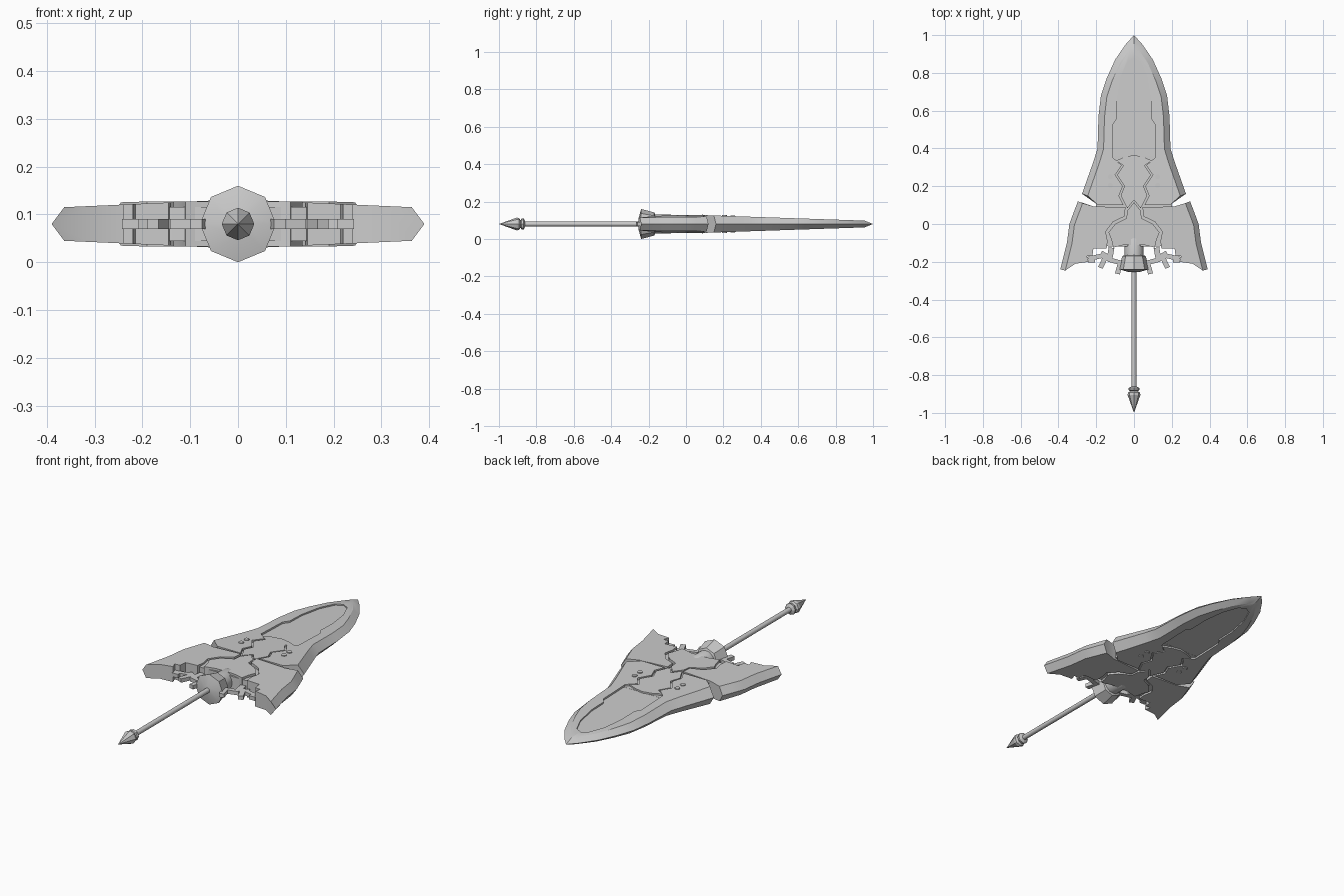
import bpy, bmesh, math
from mathutils import Vector, Matrix

cube = bpy.data.objects.get("Cube")
if cube:
    bpy.data.objects.remove(cube)

MID = 0.08  # height of the centre plane

steel = bpy.data.materials.new("plain_grey")
steel.use_nodes = True
grey = (0.6, 0.6, 0.6, 1)
steel.diffuse_color = grey
steel.node_tree.nodes["Principled BSDF"].inputs["Base Color"].default_value = grey


def finish(name, bm, angle=30):
    bmesh.ops.recalc_face_normals(bm, faces=bm.faces)
    mesh = bpy.data.meshes.new(name)
    bm.to_mesh(mesh)
    bm.free()
    mesh.materials.append(steel)
    ob = bpy.data.objects.new(name, mesh)
    bpy.context.collection.objects.link(ob)
    bpy.ops.object.select_all(action="DESELECT")
    ob.select_set(True)
    bpy.context.view_layer.objects.active = ob
    bpy.ops.object.shade_smooth_by_angle(angle=math.radians(angle))
    return ob


def inset_rim(rim, width):
    """Shift an open outline inward, keeping a centre tip on the axis."""
    out = []
    for i, p in enumerate(rim):
        d = Vector(rim[min(i + 1, len(rim) - 1)]) - Vector(rim[max(i - 1, 0)])
        d.normalize()
        n = Vector((d.y, -d.x)) * width
        out.append((0, p[1] - 1.4 * width) if p[0] == 0 else (p[0] + n.x, p[1] + n.y))
    return out


def plate(name, walls, height, rim=(), width=0.03, side=1):
    """Plate symmetric about the centre plane: sharp along rim, upright along walls."""
    bm = bmesh.new()
    inner = inset_rim(rim, width) if rim else []
    outline = inner + list(walls)
    layers = [[bm.verts.new((x * side, y, MID + s * height(x, y))) for x, y in outline]
              for s in (1, -1)]
    top, bottom = layers
    edge = [bm.verts.new((x * side, y, MID)) for x, y in rim]
    bm.faces.new(top)
    bm.faces.new(bottom[::-1])
    n, k = len(outline), len(edge)
    for i in range(n):
        j = (i + 1) % n
        if j and j < k:
            bm.faces.new((top[i], top[j], edge[j], edge[i]))
            bm.faces.new((edge[i], edge[j], bottom[j], bottom[i]))
        elif k and i == k - 1:
            bm.faces.new((top[i], top[j], bottom[j], bottom[i], edge[i]))
        elif k and j == 0:
            bm.faces.new((top[i], top[j], edge[j], bottom[j], bottom[i]))
        else:
            bm.faces.new((top[i], top[j], bottom[j], bottom[i]))
    return finish(name, bm)


def mirrored(half):
    """Complete a half outline that runs from the top centre down to the bottom centre."""
    return half + [(-x, y) for x, y in reversed(half) if x > 0]


def lathe(name, profile, sides, angle=30):
    """Turned part around the long axis, from (y, radius) pairs."""
    bm = bmesh.new()
    rings = []
    for y, r in profile:
        rings.append([bm.verts.new((r * math.sin(a), y, MID + r * math.cos(a)))
                      for a in (math.tau * i / sides for i in range(sides))])
    for a, b in zip(rings, rings[1:]):
        for i in range(sides):
            j = (i + 1) % sides
            bm.faces.new((a[i], a[j], b[j], b[i]))
    bm.faces.new(rings[0])
    bm.faces.new(rings[-1])
    bmesh.ops.remove_doubles(bm, verts=bm.verts, dist=0.0001)
    return finish(name, bm, angle)


def box(bm, x, y, sx, sy, sz, turn):
    m = Matrix.Translation((x, y, MID)) @ Matrix.Rotation(math.radians(turn), 4, "Z")
    bmesh.ops.create_cube(bm, size=1, matrix=m @ Matrix.Diagonal((sx, sy, sz, 1)))


# Outlines of the outer armour plates (one half)
blade_rim = [(0, 1), (0.045, 0.95), (0.1, 0.87), (0.145, 0.77), (0.175, 0.68),
             (0.188, 0.57), (0.193, 0.4), (0.215, 0.33), (0.275, 0.16)]
blade_inner = [(0.19, 0.1), (0.055, 0.1), (0.08, 0.15), (0.06, 0.2), (0.1, 0.26),
               (0.065, 0.31), (0.11, 0.35), (0.11, 0.53), (0.09, 0.56),
               (0.09, 0.66), (0.07, 0.78), (0.035, 0.86), (0, 0.88)]
wing_rim = [(0.297, 0.12), (0.32, 0.06), (0.342, 0), (0.355, -0.1), (0.39, -0.24)]
wing_inner = [(0.31, -0.21), (0.24, -0.2), (0.25, -0.17), (0.22, -0.17),
              (0.215, -0.13), (0.145, -0.13), (0.14, -0.09), (0.15, -0.04),
              (0.11, 0.012), (0.05, 0.04), (0.045, 0.09), (0.21, 0.092)]


def blade_height(x, y):
    return 0.0505 - 0.034 * y


for side, label in ((1, "left"), (-1, "right")):
    plate(label + "_blade_half", blade_inner, blade_height, blade_rim, 0.032, side)
    plate(label + "_wing", wing_inner, lambda x, y: 0.0515 - 0.045 * x,
          wing_rim, 0.027, side)

    # Bolts on both faces of the shoulder
    bm = bmesh.new()
    for x, y in ((0.125, 0.25), (0.125, 0.205)):
        bmesh.ops.create_cone(bm, cap_ends=True, segments=12, radius1=0.013, radius2=0.013,
                              depth=2 * blade_height(x, y) + 0.008,
                              matrix=Matrix.Translation((x * side, y, MID)))
    finish(label + "_shoulder_bolts", bm)

    # Toothed linkage between the hilt and the wing
    bm = bmesh.new()
    for x, y, sx, sy, turn in ((0.09, -0.2, 0.1, 0.024, 15), (0.15, -0.17, 0.06, 0.03, 30),
                               (0.2, -0.175, 0.09, 0.024, -12), (0.08, -0.235, 0.026, 0.06, 15),
                               (0.165, -0.205, 0.026, 0.06, 25), (0.125, -0.16, 0.03, 0.07, 10),
                               (0.225, -0.19, 0.035, 0.03, 0)):
        box(bm, x * side, y, sx, sy, 0.02, turn * side)
    finish(label + "_linkage", bm)

# Recessed panel of the blade and the inner frame seen between the plates
plate("blade_floor", mirrored([(0, 0.9), (0.05, 0.86), (0.1, 0.7), (0.12, 0.54), (0.12, 0.3)]),
      lambda x, y: 0.038 - 0.027 * y)
plate("inner_frame", mirrored([(0, 0.36), (0.12, 0.36), (0.2, 0.14), (0.2, -0.1), (0.13, -0.12)]),
      lambda x, y: 0.034 - 0.014 * y)

# Centre plates
plate("spine_panel", mirrored([(0, 0.365), (0.05, 0.355), (0.095, 0.335), (0.056, 0.31),
                               (0.09, 0.26), (0.05, 0.2), (0.07, 0.15), (0.042, 0.095),
                               (0.035, 0.083), (0, 0.127)]),
      lambda x, y: 0.049 - 0.034 * y)
plate("core_panel", mirrored([(0, 0.115), (0.036, 0.07), (0.04, 0.03), (0.1, 0),
                              (0.135, -0.045), (0.12, -0.08), (0.11, -0.125), (0.05, -0.11)]),
      lambda x, y: 0.047)

# Hilt, shaft and pommel
lathe("hilt_socket", [(-0.18, 0.05), (-0.08, 0.05), (-0.06, 0.04)], 16)
lathe("hilt_collar", [(-0.255, 0.025), (-0.24, 0.08), (-0.17, 0.062), (-0.165, 0.05)], 8, 20)
lathe("shaft", [(-0.88, 0.013), (-0.24, 0.013)], 12, 40)
lathe("pommel", [(-1, 0), (-0.905, 0.034), (-0.893, 0.032), (-0.885, 0.02),
                 (-0.88, 0.028), (-0.868, 0.03), (-0.86, 0.013)], 8, 20)
